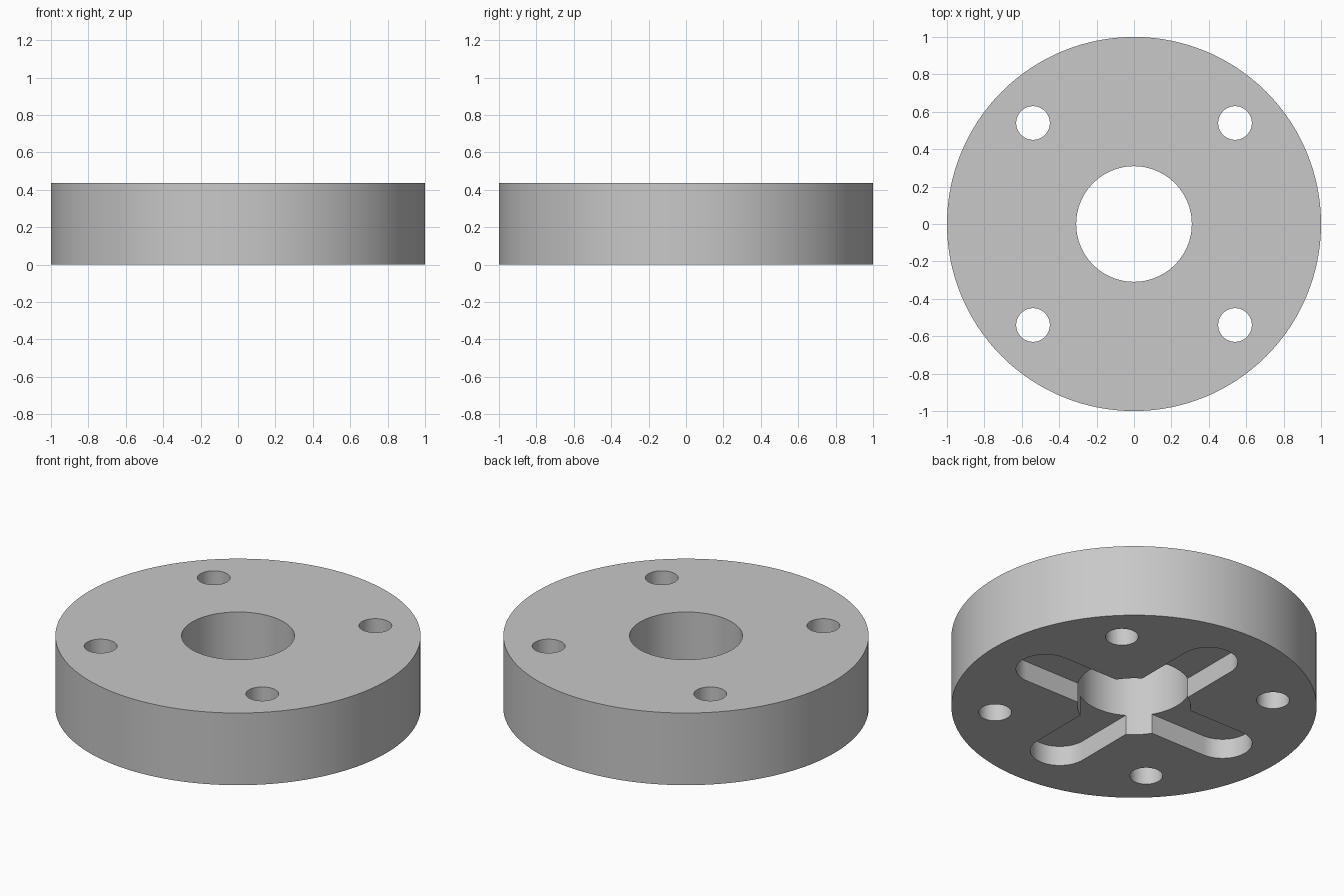
import bpy
import bmesh
from math import sin, cos, pi, radians

HEIGHT = 0.436
BORE_RADIUS = 0.309
BOLT_RADIUS, BOLT_OFFSET = 0.09, 0.54
SLOT_HALF_WIDTH, SLOT_REACH, SLOT_DEPTH = 0.162, 0.632, 0.12

default_cube = bpy.data.objects.get("Cube")
if default_cube:
    bpy.data.objects.remove(default_cube, do_unlink=True)

# Single grey material
grey = bpy.data.materials.new("plain grey")
grey.use_nodes = True
colour = (0.58, 0.58, 0.58, 1)
grey.diffuse_color = colour
grey.node_tree.nodes["Principled BSDF"].inputs["Base Color"].default_value = colour


def arc(cx, cy, radius, start, sweep, steps):
    return [(cx + radius * cos(start + sweep * i / steps),
             cy + radius * sin(start + sweep * i / steps)) for i in range(steps + 1)]


def circle(cx, cy, radius, steps):
    return arc(cx, cy, radius, 0, 2 * pi, steps)[:-1]


def prism(name, outline, bottom, top):
    """Extrude a closed outline between two heights."""
    bm = bmesh.new()
    base = bm.faces.new([bm.verts.new((x, y, bottom)) for x, y in outline])
    result = bmesh.ops.extrude_face_region(bm, geom=[base])
    raised = [g for g in result["geom"] if isinstance(g, bmesh.types.BMVert)]
    bmesh.ops.translate(bm, verts=raised, vec=(0, 0, top - bottom))
    bmesh.ops.recalc_face_normals(bm, faces=bm.faces)
    mesh = bpy.data.meshes.new(name)
    bm.to_mesh(mesh)
    bm.free()
    mesh.materials.append(grey)
    obj = bpy.data.objects.new(name, mesh)
    bpy.context.collection.objects.link(obj)
    return obj


# Round body
body = prism("flange_disc", circle(0, 0, 1, 128), 0, HEIGHT)

# Centre bore and four bolt holes, right through
cutters = [prism("bore_cutter", circle(0, 0, BORE_RADIUS, 96), -0.1, HEIGHT + 0.1)]
for sx in (-1, 1):
    for sy in (-1, 1):
        outline = circle(sx * BOLT_OFFSET, sy * BOLT_OFFSET, BOLT_RADIUS, 48)
        cutters.append(prism("bolt_hole_cutter", outline, -0.1, HEIGHT + 0.1))

# Crossed round-ended slots in the underside
slot = (arc(SLOT_REACH, 0, SLOT_HALF_WIDTH, -pi / 2, pi, 32)
        + arc(-SLOT_REACH, 0, SLOT_HALF_WIDTH, pi / 2, pi, 32))
for outline in (slot, [(-y, x) for x, y in slot]):
    cutters.append(prism("slot_cutter", outline, -0.1, SLOT_DEPTH))

# Cut everything from the body
bpy.ops.object.select_all(action='DESELECT')
bpy.context.view_layer.objects.active = body
body.select_set(True)
for cutter in cutters:
    cutter.hide_render = True
    cut = body.modifiers.new(cutter.name, 'BOOLEAN')
    cut.operation = 'DIFFERENCE'
    cut.solver = 'EXACT'
    cut.object = cutter
    bpy.ops.object.modifier_apply(modifier=cut.name)
    bpy.data.objects.remove(cutter, do_unlink=True)

bpy.ops.object.shade_smooth_by_angle(angle=radians(30))
